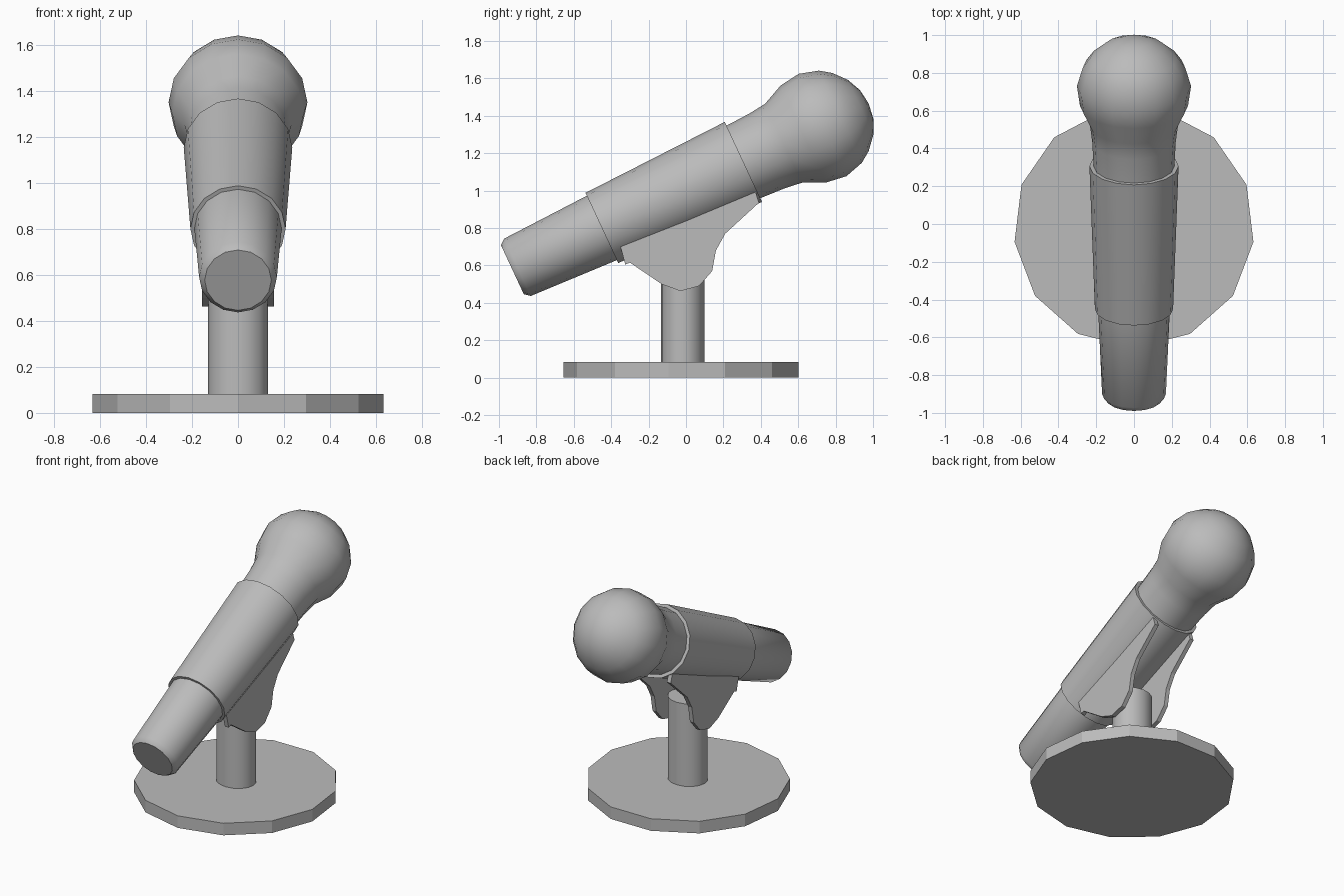
import bpy, bmesh
from math import sin, cos, pi, radians
from mathutils import Matrix, Vector

cube = bpy.data.objects.get("Cube")
if cube:
    bpy.data.objects.remove(cube, do_unlink=True)

grey = bpy.data.materials.new("plain grey")
grey.use_nodes = True
grey.diffuse_color = (0.5, 0.5, 0.5, 1)
grey.node_tree.nodes["Principled BSDF"].inputs["Base Color"].default_value = (0.5, 0.5, 0.5, 1)


def finish(name, bm, smooth):
    bmesh.ops.recalc_face_normals(bm, faces=bm.faces)
    mesh = bpy.data.meshes.new(name)
    bm.to_mesh(mesh)
    bm.free()
    mesh.materials.append(grey)
    obj = bpy.data.objects.new(name, mesh)
    bpy.context.collection.objects.link(obj)
    if smooth:
        bpy.ops.object.select_all(action="DESELECT")
        obj.select_set(True)
        bpy.context.view_layer.objects.active = obj
        bpy.ops.object.shade_smooth_by_angle(angle=radians(40))
    return obj


def revolve(name, profile, sides, matrix, closed=False, smooth=True):
    """Turn (radius, height) points about local z, with a vertex on local -y."""
    bm = bmesh.new()
    rings = []
    for r, h in profile:
        if r == 0:
            rings.append([bm.verts.new((0, 0, h))] * sides)
        else:
            rings.append([bm.verts.new((r * sin(2 * pi * i / sides),
                                        -r * cos(2 * pi * i / sides), h)) for i in range(sides)])
    pairs = list(zip(rings, rings[1:]))
    if closed:
        pairs.append((rings[-1], rings[0]))
    for a, b in pairs:
        for i in range(sides):
            j = (i + 1) % sides
            bm.faces.new(list(dict.fromkeys((a[i], a[j], b[j], b[i]))))
    if not closed:
        for ring in (rings[0], rings[-1]):
            if ring[0] is not ring[1]:
                bm.faces.new(ring)
    bm.transform(matrix)
    return finish(name, bm, smooth)


# Stand: flat base and post
stand = Matrix.Translation((0, -0.018, 0))
revolve("base", [(0.637, 0), (0.637, 0.083)], 13, stand, smooth=False)
revolve("post", [(0.13, 0.08), (0.13, 0.65)], 16, stand @ Matrix.Diagonal((1, 0.89, 1, 1)))

# Microphone axis rises towards the back, with its origin at the head centre
axis = Matrix.Translation((0, 0.703, 1.338)) @ Matrix.Rotation(radians(-65), 4, "X")

# Handle, neck and round head in one turned body
body = [(0.145, -1.8), (0.169, -1.77), (0.19, -1.27), (0.214, -0.437), (0.221, -0.297),
        (0.233, -0.2), (0.286, -0.085), (0.302, 0.03), (0.272, 0.135), (0.23, 0.195),
        (0.161, 0.255), (0.085, 0.29), (0, 0.302)]
revolve("microphone_body", body, 16, axis)

# Clip sleeve around the handle
sleeve = [(0.207, -1.272), (0.236, -0.437), (0.214, -0.437), (0.187, -1.272)]
revolve("clip_sleeve", sleeve, 16, axis, closed=True)

# Pair of bracket plates beside the post
outline = [(-0.35, 0.70), (-0.325, 0.605), (-0.30, 0.615), (-0.13, 0.50), (-0.03, 0.463),
           (0.07, 0.49), (0.14, 0.57), (0.16, 0.68), (0.21, 0.77), (0.39, 0.935), (0.37, 1.0)]
for side, name in ((1, "left_bracket"), (-1, "right_bracket")):
    bm = bmesh.new()
    face = bm.faces.new([bm.verts.new((side * 0.128, y, z)) for y, z in outline])
    out = bmesh.ops.extrude_face_region(bm, geom=[face])["geom"]
    bmesh.ops.translate(bm, vec=Vector((side * 0.029, 0, 0)),
                        verts=[v for v in out if isinstance(v, bmesh.types.BMVert)])
    finish(name, bm, False)
